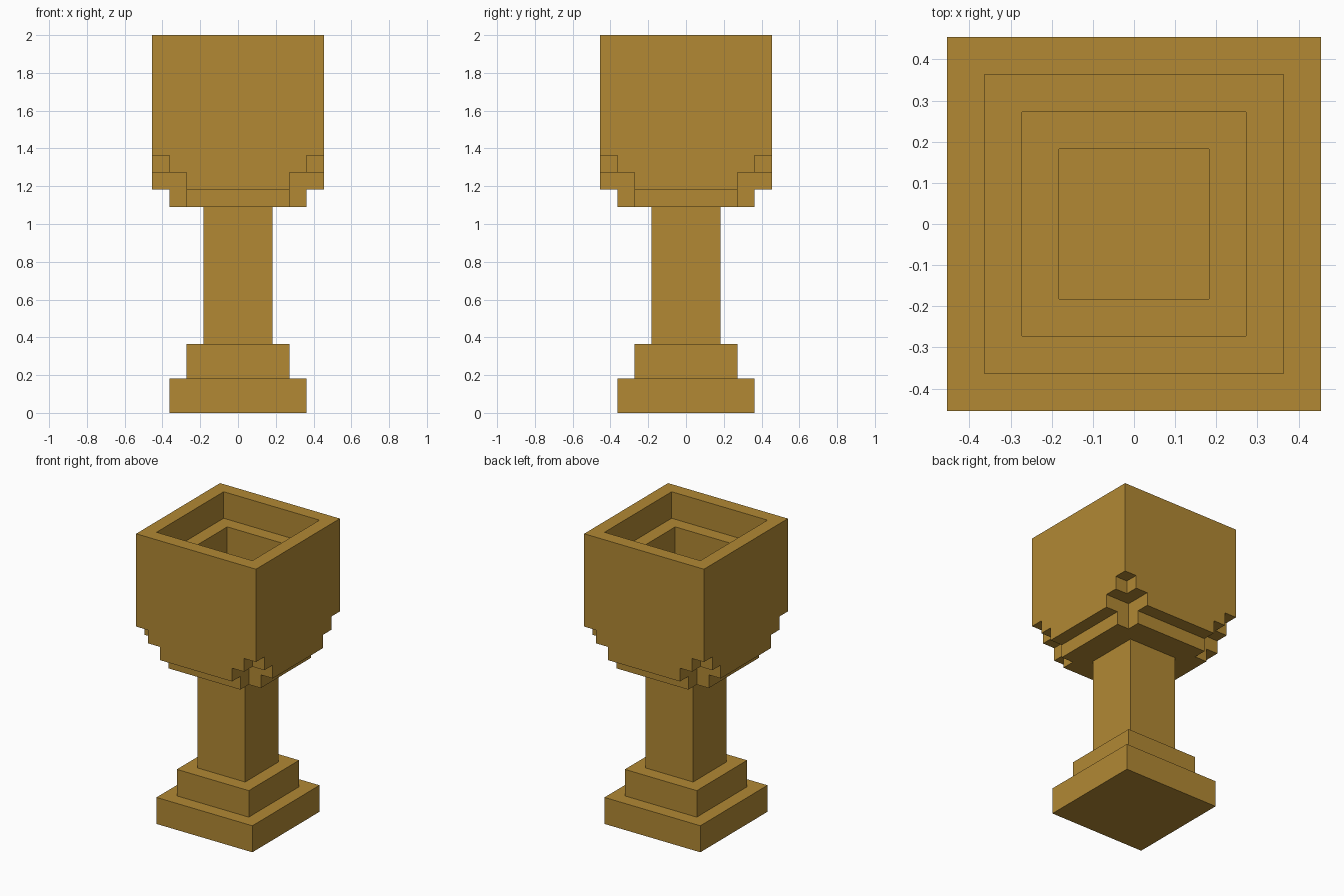
import bpy, bmesh, math
from mathutils import Vector

cube = bpy.data.objects.get("Cube")
if cube:
    bpy.data.objects.remove(cube, do_unlink=True)

U = 2 / 22  # block size: the goblet is 22 blocks tall

gold = bpy.data.materials.new("gold")
gold.use_nodes = True
colour = (0.445, 0.25, 0.034, 1)
gold.diffuse_color = colour
gold.node_tree.nodes["Principled BSDF"].inputs["Base Color"].default_value = colour


def finish(name, bm):
    bmesh.ops.recalc_face_normals(bm, faces=bm.faces)
    bmesh.ops.scale(bm, vec=(U, U, U), verts=bm.verts)
    mesh = bpy.data.meshes.new(name)
    bm.to_mesh(mesh)
    bm.free()
    mesh.materials.append(gold)
    obj = bpy.data.objects.new(name, mesh)
    bpy.context.collection.objects.link(obj)
    return obj


def square_block(name, half, z0, z1):
    bm = bmesh.new()
    bmesh.ops.create_cube(bm, size=1)
    for v in bm.verts:
        v.co = (v.co.x * 2 * half, v.co.y * 2 * half, z1 if v.co.z > 0 else z0)
    return finish(name, bm)


# Stepped foot and stem
square_block("foot_base", 4, 0, 2)
square_block("foot_step", 3, 2, 4)
square_block("stem", 2, 4, 12)


# Bowl: a rule gives the solid cells, from the stepped underside to the hollow
def bowl_solid(x, y, z):
    wide, narrow = max(abs(x), abs(y)), min(abs(x), abs(y))
    if not 12 < z < 22 or wide > 5:
        return False
    if z < 13:                       # small cross, also the floor
        return wide < 4 and narrow < 3
    hollow = 2 if z < 14 else 3 if z < 20 else 4
    if wide < hollow:
        return False
    if z < 14:                       # wide cross
        return narrow < 3
    if z < 15:                       # square with notched corners
        return narrow < 4
    return True


def build_bowl():
    side = [-5, -4, -3, -2, 2, 3, 4, 5]
    breaks = [side, side, [12, 13, 14, 15, 20, 22]]
    spans = [list(zip(b, b[1:])) for b in breaks]
    bm = bmesh.new()
    for sx in spans[0]:
        for sy in spans[1]:
            for sz in spans[2]:
                cell = (sx, sy, sz)
                mid = Vector([(a + b) / 2 for a, b in cell])
                if not bowl_solid(*mid):
                    continue
                # Add a face wherever the neighbouring cell is empty
                for axis in range(3):
                    for end in (0, 1):
                        near = mid.copy()
                        near[axis] = cell[axis][end] + (0.1 if end else -0.1)
                        if bowl_solid(*near):
                            continue
                        p, q = (axis + 1) % 3, (axis + 2) % 3
                        corners = []
                        for i, j in ((0, 0), (1, 0), (1, 1), (0, 1)):
                            co = Vector()
                            co[axis], co[p], co[q] = cell[axis][end], cell[p][i], cell[q][j]
                            corners.append(bm.verts.new(co))
                        bm.faces.new(corners if end else corners[::-1])
    bmesh.ops.remove_doubles(bm, verts=bm.verts, dist=0.001)
    bmesh.ops.dissolve_limit(bm, angle_limit=math.radians(1),
                             verts=bm.verts, edges=bm.edges)
    return finish("bowl", bm)


build_bowl()
